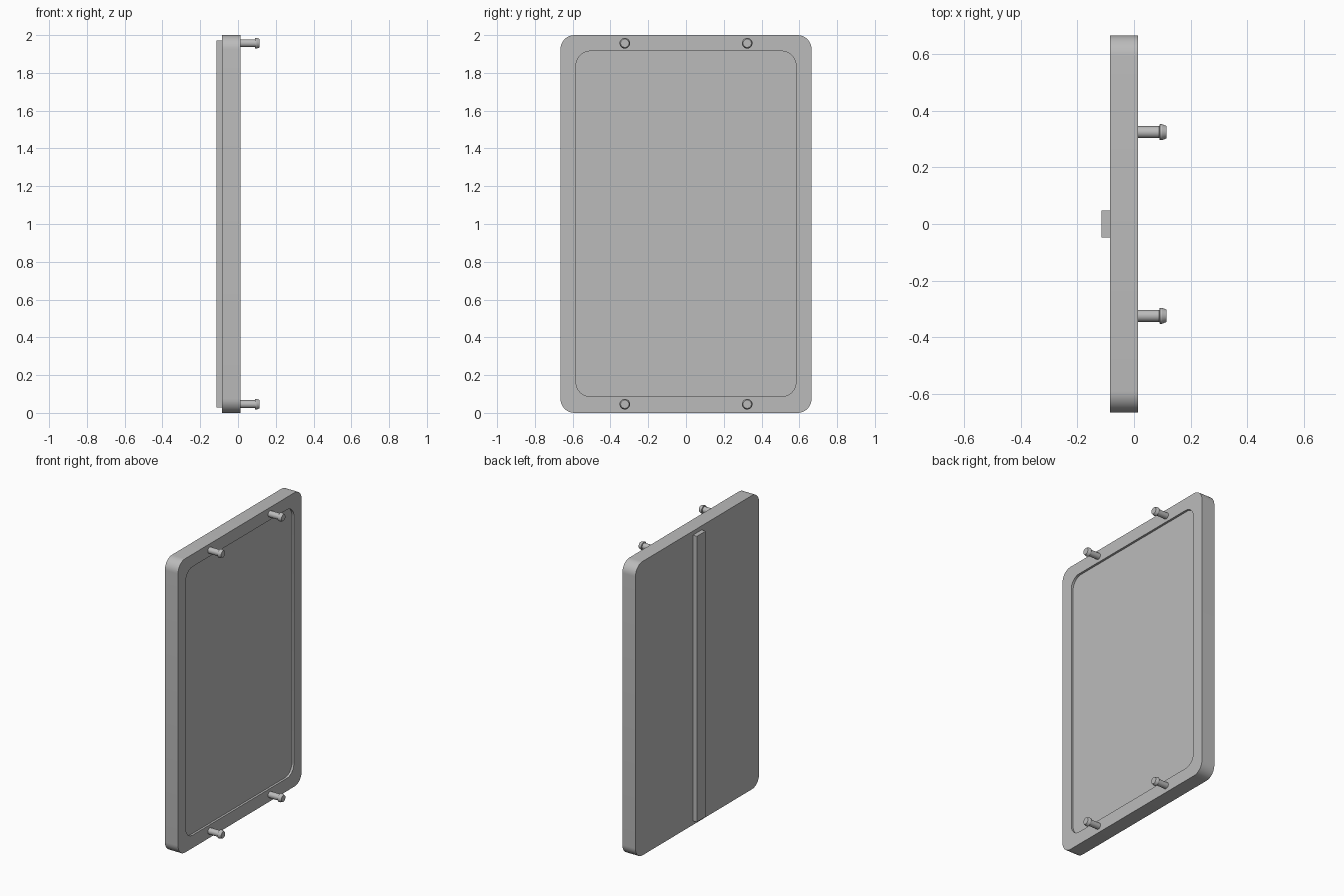
import bpy, bmesh, math

cube = bpy.data.objects.get("Cube")
if cube:
    bpy.data.objects.remove(cube, do_unlink=True)

grey = bpy.data.materials.new("plain grey")
grey.use_nodes = True
colour = (0.5, 0.5, 0.5, 1)
grey.diffuse_color = colour
grey.node_tree.nodes["Principled BSDF"].inputs["Base Color"].default_value = colour

CORNER_STEPS = 10


def rounded_loop(bm, x, half_y, z_low, z_high, radius):
    """Ring of vertices around a rounded rectangle at depth x."""
    ring = []
    corners = [(1, z_high - radius), (-1, z_high - radius),
               (-1, z_low + radius), (1, z_low + radius)]
    for i, (side, cz) in enumerate(corners):
        for k in range(CORNER_STEPS + 1):
            a = (i + k / CORNER_STEPS) * math.pi / 2
            ring.append(bm.verts.new((x, side * (half_y - radius) + radius * math.cos(a),
                                      cz + radius * math.sin(a))))
    return ring


def skin(bm, rings):
    """Join successive rings with quads and cap both ends."""
    for a, b in zip(rings, rings[1:]):
        n = len(a)
        for i in range(n):
            j = (i + 1) % n
            bm.faces.new((a[i], a[j], b[j], b[i]))
    bm.faces.new(rings[0])
    bm.faces.new(rings[-1])


def finish(bm, name):
    bmesh.ops.recalc_face_normals(bm, faces=bm.faces)
    mesh = bpy.data.meshes.new(name)
    bm.to_mesh(mesh)
    bm.free()
    mesh.materials.append(grey)
    obj = bpy.data.objects.new(name, mesh)
    bpy.context.collection.objects.link(obj)
    bpy.ops.object.select_all(action="DESELECT")
    obj.select_set(True)
    bpy.context.view_layer.objects.active = obj
    bpy.ops.object.shade_smooth_by_angle(angle=math.radians(20))
    return obj


# Panel with rounded corners and a shallow recess on its +x face
BACK, FACE, FLOOR = -0.085, 0.014, -0.001
bm = bmesh.new()
outer = (0.665, 0, 2, 0.075)
inner = (0.582, 0.087, 1.915, 0.075)
skin(bm, [rounded_loop(bm, BACK, *outer), rounded_loop(bm, FACE, *outer),
          rounded_loop(bm, FACE, *inner), rounded_loop(bm, FLOOR, *inner)])
finish(bm, "panel")

# Upright rib along the middle of the back
bm = bmesh.new()
bmesh.ops.create_cube(bm, size=1)
for v in bm.verts:
    v.co.x = -0.115 if v.co.x < 0 else BACK
    v.co.y *= 0.095
    v.co.z = 1 + v.co.z * 1.945
finish(bm, "back_rib")

# Four pegs with flared, tapered heads
PEG_PROFILE = [(FACE, 0.021), (0.089, 0.021), (0.091, 0.028), (0.099, 0.028), (0.115, 0.022)]
PEG_SIDES = 32
for z, level in ((0.046, "lower"), (1.957, "upper")):
    for y, side in ((-0.324, "front"), (0.324, "back")):
        bm = bmesh.new()
        rings = []
        for x, r in PEG_PROFILE:
            angles = [math.tau * k / PEG_SIDES for k in range(PEG_SIDES)]
            rings.append([bm.verts.new((x, y + r * math.cos(a), z + r * math.sin(a)))
                          for a in angles])
        skin(bm, rings)
        finish(bm, f"{level}_{side}_peg")
